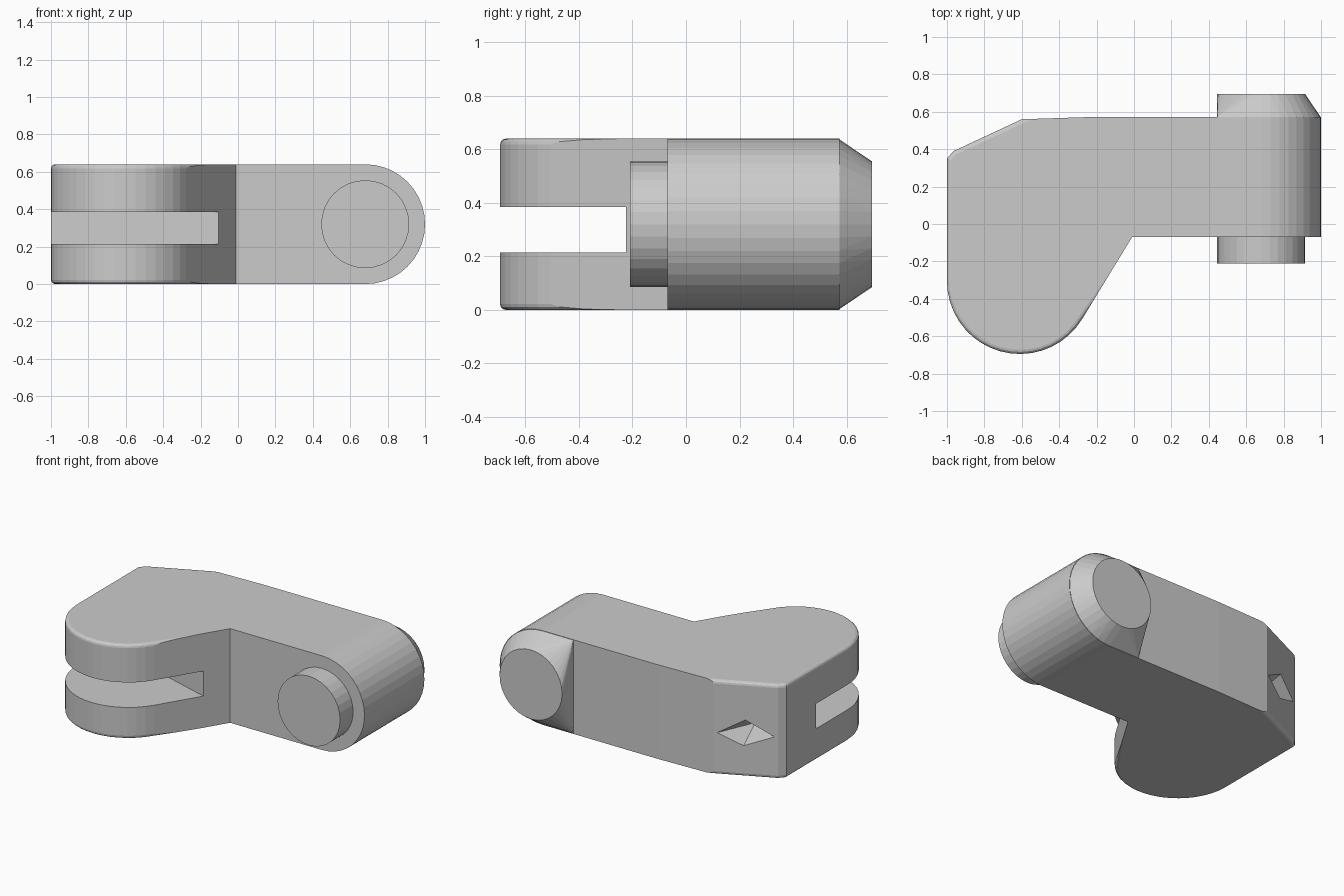
import bpy, bmesh
from math import sin, cos, radians
from mathutils import Vector

if "Cube" in bpy.data.objects:
    bpy.data.objects.remove(bpy.data.objects["Cube"])

H = 0.64
PIN_X, PIN_Z, PIN_R = 0.68, 0.32, 0.235


def make(name, bm):
    bmesh.ops.recalc_face_normals(bm, faces=bm.faces[:])
    me = bpy.data.meshes.new(name)
    bm.to_mesh(me)
    bm.free()
    ob = bpy.data.objects.new(name, me)
    bpy.context.collection.objects.link(ob)
    return ob


def prism(points, z0, z1):
    bm = bmesh.new()
    face = bm.faces.new([bm.verts.new((x, y, z0)) for x, y in points])
    ext = bmesh.ops.extrude_face_region(bm, geom=[face])["geom"]
    for v in ext:
        if isinstance(v, bmesh.types.BMVert):
            v.co.z = z1
    return bm


def hull(name, points):
    bm = bmesh.new()
    for p in points:
        bm.verts.new(p)
    res = bmesh.ops.convex_hull(bm, input=bm.verts[:])
    loose = {g for g in res["geom_interior"] if isinstance(g, bmesh.types.BMVert)}
    bmesh.ops.delete(bm, geom=list(loose), context='VERTS')
    bmesh.ops.dissolve_limit(bm, angle_limit=radians(1), verts=bm.verts[:], edges=bm.edges[:])
    return make(name, bm)


def ring(y, r, a0=0, a1=360, n=32):
    steps = n if a1 - a0 == 360 else n + 1
    angles = [radians(a0 + (a1 - a0) * i / n) for i in range(steps)]
    return [(PIN_X + r * cos(a), y, PIN_Z + r * sin(a)) for a in angles]


# Body: L-shaped outline with a round hinge lobe
arc = [radians(180 + 148.7 * i / 18) for i in range(19)]
outline = [(-0.61 + 0.39 * cos(a), -0.305 + 0.39 * sin(a)) for a in arc]
outline += [(-0.01, -0.07), (1, -0.07), (1, 0.573), (-0.2, 0.573),
            (-0.6, 0.56), (-0.965, 0.39), (-1, 0.35)]
bm = prism(outline, 0, H)

# Fully rounded right end
end = [e for e in bm.edges if all(v.co.x > 0.99 for v in e.verts)
       and abs(e.verts[0].co.y - e.verts[1].co.y) > 0.1]
bmesh.ops.bevel(bm, geom=end, offset=0.3195, segments=10, profile=0.5, affect='EDGES')

# Softened rims of the lobe
rims = [e for e in bm.edges if all(v.co.x < -0.25 for v in e.verts)
        and abs(e.verts[0].co.z - e.verts[1].co.z) < 0.01]
bmesh.ops.bevel(bm, geom=rims, offset=0.022, segments=3, profile=0.5, affect='EDGES')
body = make("hinge_body", bm)

# Front pin and tapered rear boss
pin = hull("front_pin", ring(-0.21, PIN_R) + ring(0.1, PIN_R))
left = PIN_X - PIN_R
d_ring = []
for y in (0.4, 0.572):
    d_ring += ring(y, 0.318, -90, 90, 20) + [(left, y, 0.002), (left, y, 0.638)]
boss = hull("rear_boss", d_ring + ring(0.695, PIN_R))

# Slot through the lobe
slot = make("slot_cutter", prism([(-1.2, -0.9), (0.2, -0.9), (0.2, -0.315), (-0.1, -0.225),
                                  (-0.515, -0.1), (-1.2, 0.084)], 0.215, 0.385))

# Diamond pocket in the angled rear corner
out, tip = Vector((-0.01, 0.02, 0)), Vector((-0.71, 0.27, 0.27))
rim = [Vector(p) for p in ((-0.62, 0.551, 0.285), (-0.78, 0.476, 0.385),
                           (-0.945, 0.399, 0.285), (-0.77, 0.481, 0.21))]
pocket = hull("pocket_cutter", [tip] + rim + [p + out for p in rim])

# Join bosses and cut recesses
helpers = [(pin, 'UNION'), (boss, 'UNION'), (slot, 'DIFFERENCE'), (pocket, 'DIFFERENCE')]
for ob, op in helpers:
    m = body.modifiers.new(ob.name, 'BOOLEAN')
    m.object, m.operation, m.solver = ob, op, 'EXACT'
bpy.context.view_layer.objects.active = body
body.select_set(True)
for m in list(body.modifiers):
    bpy.ops.object.modifier_apply(modifier=m.name)
for ob, op in helpers:
    bpy.data.objects.remove(ob)
